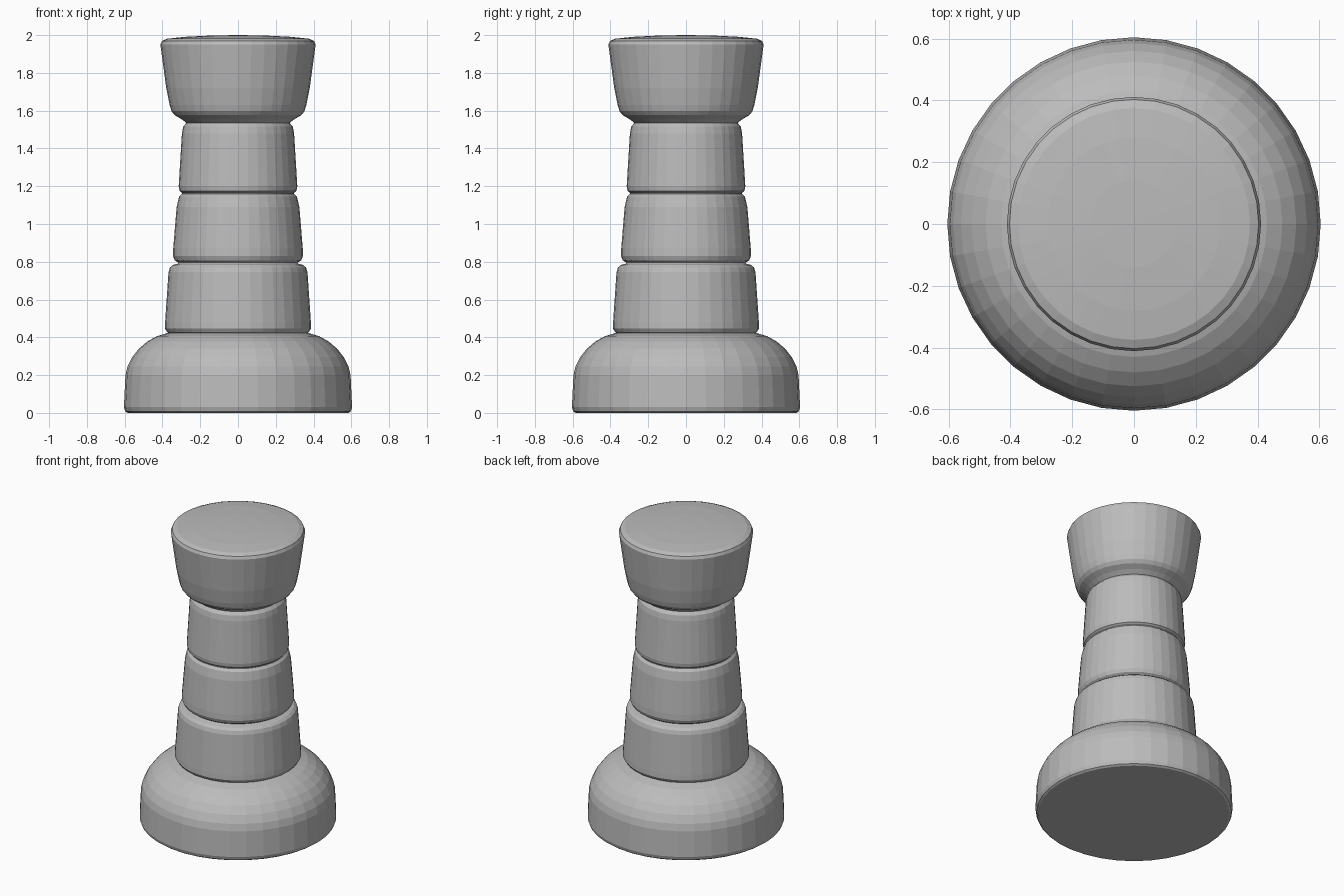
import bpy, bmesh, math

if "Cube" in bpy.data.objects:
    bpy.data.objects.remove(bpy.data.objects["Cube"])

SIDES = 36
grey = bpy.data.materials.new("plain grey")
grey.diffuse_color = (0.5, 0.5, 0.5, 1)
grey.use_nodes = True
grey.node_tree.nodes["Principled BSDF"].inputs["Base Color"].default_value = grey.diffuse_color


def lathe(name, profile):
    """Spin a (radius, height) profile around z; zero radius closes to a point."""
    bm = bmesh.new()
    rings = []
    for r, z in profile:
        if r == 0:
            rings.append([bm.verts.new((0, 0, z))] * SIDES)
        else:
            rings.append([bm.verts.new((r * math.cos(2 * math.pi * i / SIDES),
                                        r * math.sin(2 * math.pi * i / SIDES), z))
                          for i in range(SIDES)])
    for a, b in zip(rings, rings[1:]):
        for i in range(SIDES):
            j = (i + 1) % SIDES
            bm.faces.new(dict.fromkeys((a[i], a[j], b[j], b[i])))
    bmesh.ops.recalc_face_normals(bm, faces=bm.faces)
    me = bpy.data.meshes.new(name)
    bm.to_mesh(me)
    bm.free()
    me.materials.append(grey)
    ob = bpy.data.objects.new(name, me)
    bpy.context.collection.objects.link(ob)
    return ob


# One continuous turned piece, described section by section
foot = [(0, 0), (0.585, 0), (0.597, 0.008), (0.604, 0.03), (0.596, 0.2),
        (0.585, 0.245), (0.56, 0.295), (0.525, 0.34), (0.48, 0.378),
        (0.43, 0.406), (0.37, 0.424)]
lower_band = [(0.375, 0.428), (0.387, 0.447), (0.386, 0.48), (0.368, 0.745),
              (0.36, 0.77), (0.345, 0.783), (0.32, 0.79)]
middle_band = [(0.315, 0.795), (0.335, 0.808), (0.344, 0.83), (0.343, 0.87),
               (0.325, 1.09), (0.312, 1.145), (0.297, 1.16)]
upper_band = [(0.297, 1.165), (0.31, 1.175), (0.314, 1.2), (0.297, 1.48),
              (0.29, 1.515), (0.273, 1.535)]
head = [(0.3, 1.556), (0.335, 1.576), (0.352, 1.597), (0.362, 1.63),
        (0.38, 1.72), (0.407, 1.92), (0.411, 1.95), (0.403, 1.969),
        (0.375, 1.981), (0.28, 1.991), (0.14, 1.998), (0, 2.0)]

lathe("turned_tower", foot + lower_band + middle_band + upper_band + head)
